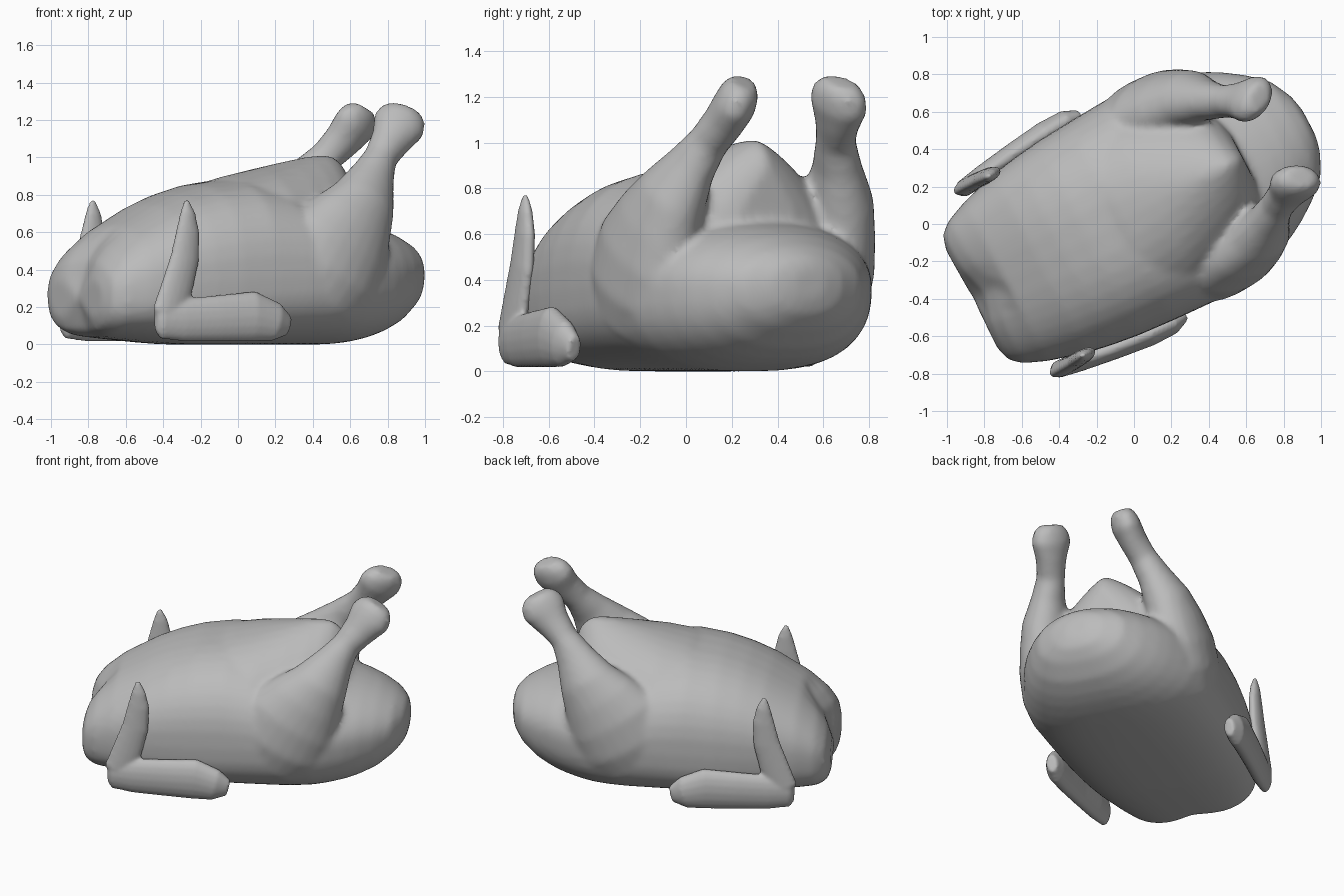
import bpy, bmesh, math
from mathutils import Vector, Matrix

if "Cube" in bpy.data.objects:
    bpy.data.objects.remove(bpy.data.objects["Cube"], do_unlink=True)

skin = bpy.data.materials.new("pale_grey_skin")
skin.use_nodes = True
skin.diffuse_color = (0.5, 0.5, 0.5, 1)
skin.node_tree.nodes["Principled BSDF"].inputs["Base Color"].default_value = (0.5, 0.5, 0.5, 1)

# The bird is built along its own axis, then turned into place
PLACE = Matrix.Rotation(math.radians(27.7), 4, 'Z') @ Matrix.Translation((0, 0.046, 0))


def loft(bm, rings):
    """Join rings of points into a closed skin with capped ends."""
    loops = [[bm.verts.new(p) for p in ring] for ring in rings]
    n = len(loops[0])
    for a, b in zip(loops, loops[1:]):
        for i in range(n):
            j = (i + 1) % n
            bm.faces.new((a[i], a[j], b[j], b[i]))
    for end in (loops[0], loops[-1]):
        hub = bm.verts.new(sum((v.co for v in end), Vector()) / n)
        for i in range(n):
            bm.faces.new((end[i], end[(i + 1) % n], hub))


def power(x, e):
    return math.copysign(abs(x) ** e, x)


def hull(bm, sections, upper, lower, taper, n=40):
    """Sections: position, half width, bottom, widest height, top."""
    rings = []
    for u, w, bottom, mid, top in sections:
        ring = []
        rounder = taper * max(u, 0)  # boxy at the neck, rounder towards the tail
        for i in range(n):
            a = math.tau * i / n
            c, s = math.cos(a), math.sin(a)
            e = 2 / ((upper if s > 0 else lower) - rounder)
            v = w * power(c, e)
            z = mid + (top - mid if s > 0 else mid - bottom) * power(s, e)
            # shallow cleft between the two lobes of the neck end
            dent = 0.05 * math.exp(-(v / 0.12) ** 2) if u < -0.85 else 0
            ring.append(Vector((u + dent, v, z)))
        rings.append(ring)
    loft(bm, rings)


def limb(bm, path, side, n=16):
    """Path: position along, out, up, sideways and lengthwise radius, twist."""
    pts = [Vector((p[0], p[1] * side, p[2])) for p in path]
    rings = []
    for k, p in enumerate(pts):
        t = (pts[min(k + 1, len(pts) - 1)] - pts[max(k - 1, 0)]).normalized()
        across = Vector((0, 1, 0))
        across = (across - t * across.dot(t)).normalized()
        ra, rb = path[k][3:5]
        twist = math.radians(path[k][5] if len(path[k]) > 5 else 0) * side
        across = Matrix.Rotation(twist, 3, t) @ across
        along = t.cross(across)
        rings.append([p + across * ra * math.cos(math.tau * i / n)
                      + along * rb * math.sin(math.tau * i / n) for i in range(n)])
    loft(bm, rings)


def finish(name, bm, voxel, smoothing):
    """Turn into place, fuse the overlapping pieces and soften the seams."""
    bmesh.ops.recalc_face_normals(bm, faces=bm.faces)
    bm.transform(PLACE)
    mesh = bpy.data.meshes.new(name)
    bm.to_mesh(mesh)
    bm.free()
    mesh.materials.append(skin)
    ob = bpy.data.objects.new(name, mesh)
    bpy.context.collection.objects.link(ob)
    fuse = ob.modifiers.new("fuse", 'REMESH')
    fuse.mode = 'VOXEL'
    fuse.voxel_size = voxel
    fuse.use_smooth_shade = True
    soften = ob.modifiers.new("soften", 'SMOOTH')
    soften.factor = 0.5
    soften.iterations = smoothing


# Carcass, from the neck end to the tail end
carcass = [
    (-0.955, 0.3, 0.13, 0.25, 0.37), (-0.93, 0.38, 0.07, 0.27, 0.45),
    (-0.87, 0.43, 0.04, 0.28, 0.53), (-0.75, 0.48, 0.03, 0.30, 0.63),
    (-0.54, 0.54, 0.01, 0.33, 0.75), (-0.4, 0.565, 0, 0.34, 0.81),
    (-0.25, 0.585, 0, 0.35, 0.855), (-0.05, 0.6, 0, 0.36, 0.885),
    (0.14, 0.61, 0, 0.37, 0.86), (0.32, 0.615, 0, 0.37, 0.76),
    (0.42, 0.605, 0, 0.37, 0.71), (0.52, 0.58, 0, 0.37, 0.68),
    (0.62, 0.54, 0.01, 0.37, 0.66), (0.72, 0.495, 0.03, 0.37, 0.645),
    (0.8, 0.45, 0.055, 0.37, 0.63), (0.9, 0.38, 0.1, 0.37, 0.6),
    (1.0, 0.29, 0.18, 0.38, 0.55), (1.06, 0.17, 0.25, 0.39, 0.5),
    (1.08, 0.08, 0.32, 0.39, 0.45),
]
# Breast, overhanging the cavity at the tail end
breast = [
    (-0.25, 0.45, 0.3, 0.4, 0.81), (-0.05, 0.54, 0.3, 0.4, 0.895),
    (0.14, 0.55, 0.3, 0.42, 0.94), (0.32, 0.49, 0.3, 0.5, 0.98),
    (0.45, 0.44, 0.3, 0.56, 1.005), (0.54, 0.39, 0.35, 0.6, 1.015),
    (0.6, 0.34, 0.4, 0.62, 1.005), (0.65, 0.25, 0.45, 0.64, 0.965),
    (0.68, 0.14, 0.55, 0.68, 0.9),
]
# Thigh, shank and knuckle
leg = [
    (0.18, 0.40, 0.16, 0.12, 0.16), (0.25, 0.42, 0.26, 0.18, 0.27),
    (0.32, 0.435, 0.38, 0.2, 0.33), (0.4, 0.44, 0.53, 0.19, 0.31),
    (0.485, 0.43, 0.65, 0.17, 0.25), (0.57, 0.41, 0.77, 0.145, 0.185),
    (0.65, 0.36, 0.9, 0.105, 0.125), (0.72, 0.315, 1.0, 0.09, 0.09),
    (0.8, 0.28, 1.09, 0.09, 0.11, 20), (0.86, 0.255, 1.17, 0.095, 0.145, 28),
    (0.89, 0.245, 1.225, 0.085, 0.13, 28), (0.91, 0.24, 1.265, 0.06, 0.085, 28),
]

bm = bmesh.new()
hull(bm, carcass, 2.5, 2.9, 0.5)
hull(bm, breast, 2.3, 2.5, 1.7)
for side in (-1, 1):
    limb(bm, leg, side, 24)
finish("body_and_legs", bm, 0.02, 8)

# Wings: a flattened upper arm, and a tip folded up from the elbow
arm = [
    (-0.76, 0.545, 0.13, 0.02, 0.06), (-0.73, 0.545, 0.13, 0.045, 0.1),
    (-0.6, 0.56, 0.13, 0.055, 0.115), (-0.4, 0.585, 0.14, 0.06, 0.125),
    (-0.2, 0.605, 0.15, 0.065, 0.135), (-0.07, 0.61, 0.12, 0.06, 0.105),
    (0.01, 0.6, 0.1, 0.035, 0.055),
]
wing_tip = [
    (-0.69, 0.545, 0.1, 0.03, 0.06), (-0.68, 0.55, 0.17, 0.045, 0.1),
    (-0.635, 0.55, 0.3, 0.042, 0.095), (-0.585, 0.548, 0.46, 0.04, 0.085),
    (-0.565, 0.545, 0.6, 0.036, 0.07), (-0.565, 0.543, 0.7, 0.028, 0.045),
    (-0.57, 0.54, 0.77, 0.012, 0.015),
]
for name, side in (("right_wing", -1), ("left_wing", 1)):
    bm = bmesh.new()
    limb(bm, arm, side)
    limb(bm, wing_tip, side)
    finish(name, bm, 0.012, 4)
